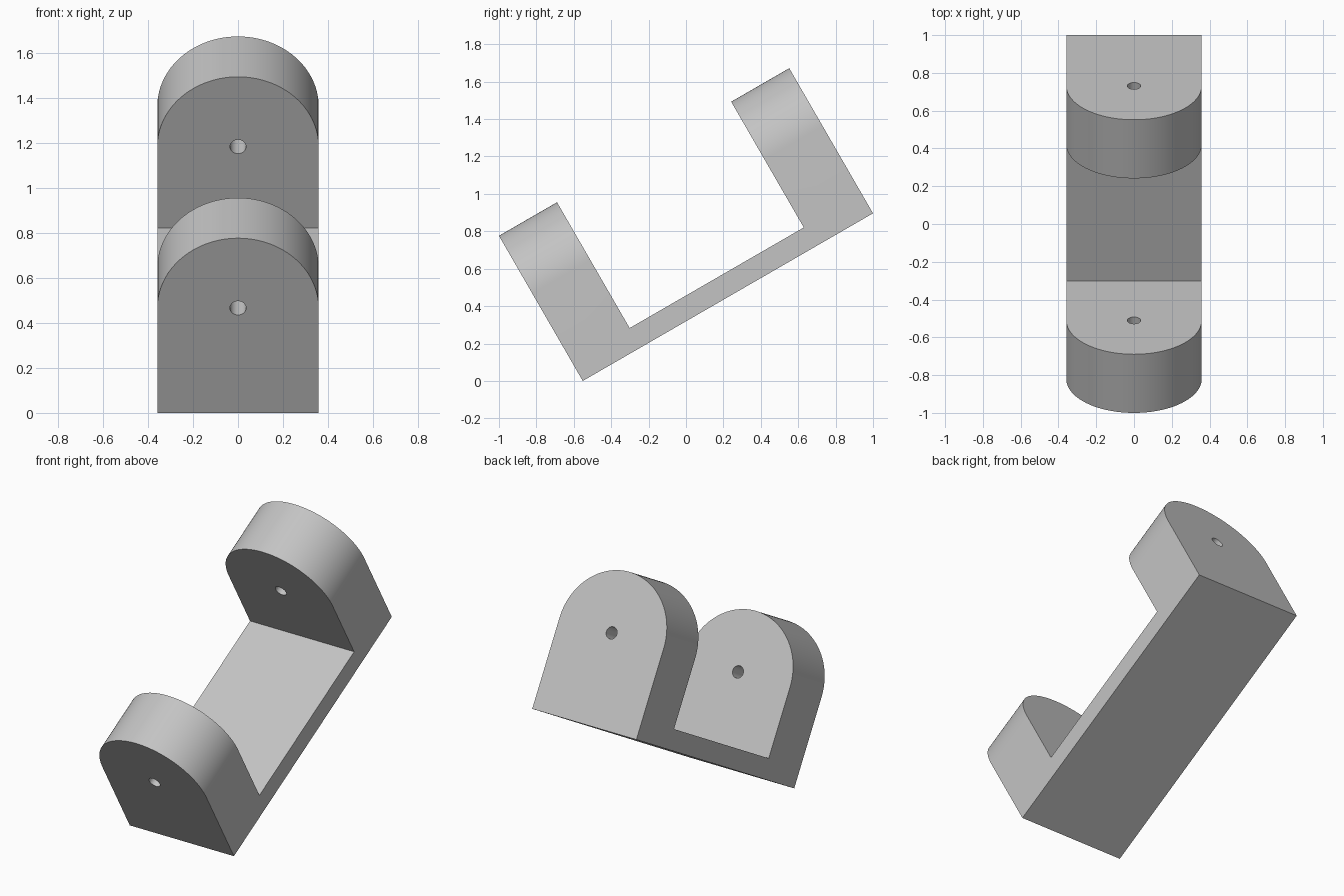
import bpy
import bmesh
from math import cos, sin, pi, radians
from mathutils import Vector

if "Cube" in bpy.data.objects:
    bpy.data.objects.remove(bpy.data.objects["Cube"], do_unlink=True)

T = 0.3584            # upright thickness, also the half width
LENGTH = 5 * T
HEIGHT = 2.5 * T
FLOOR = T / 3
AXIS = HEIGHT - T     # height of the arch centre and the holes
TILT = radians(30)
MARGIN = 0.1          # overshoot so that cutters never share a face

grey = bpy.data.materials.new("plain grey")
grey.use_nodes = True
colour = (0.55, 0.55, 0.55, 1)
grey.diffuse_color = colour
grey.node_tree.nodes["Principled BSDF"].inputs["Base Color"].default_value = colour


def prism(name, points, sweep):
    """Extrude a closed outline along a vector into a solid."""
    bm = bmesh.new()
    face = bm.faces.new([bm.verts.new(p) for p in points])
    result = bmesh.ops.extrude_face_region(bm, geom=[face], use_keep_orig=True)
    moved = [g for g in result["geom"] if isinstance(g, bmesh.types.BMVert)]
    bmesh.ops.translate(bm, verts=moved, vec=Vector(sweep))
    bmesh.ops.recalc_face_normals(bm, faces=bm.faces)
    mesh = bpy.data.meshes.new(name)
    bm.to_mesh(mesh)
    bm.free()
    mesh.materials.append(grey)
    obj = bpy.data.objects.new(name, mesh)
    bpy.context.collection.objects.link(obj)
    return obj


def arc(radius, start, end, steps):
    """Points of an arc around the hole axis, at the front end."""
    angles = [start + (end - start) * i / steps for i in range(steps + 1)]
    return [(radius * cos(a), -MARGIN, AXIS + radius * sin(a)) for a in angles]


# U-shaped side profile: two uprights joined by a thin floor
top = HEIGHT + MARGIN
outline = [(0, 0), (LENGTH, 0), (LENGTH, top), (LENGTH - T, top),
           (LENGTH - T, FLOOR), (T, FLOOR), (T, top), (0, top)]
wide = T + MARGIN
bracket = prism("bracket", [(-wide, y, z) for y, z in outline], (2 * wide, 0, 0))

# Arch that trims the sides and rounds the tops, and a bore for the holes
through = (0, LENGTH + 2 * MARGIN, 0)
arch_points = arc(T, 0, pi, 64) + [(-T, -MARGIN, -MARGIN), (T, -MARGIN, -MARGIN)]
arch = prism("arch_cutter", arch_points, through)
bore = prism("bore_cutter", arc(T / 10, 0, 2 * pi, 32)[:-1], through)

bpy.context.view_layer.objects.active = bracket
for cutter, operation in ((arch, "INTERSECT"), (bore, "DIFFERENCE")):
    cutter.hide_render = True
    mod = bracket.modifiers.new(cutter.name, "BOOLEAN")
    mod.operation = operation
    mod.solver = "EXACT"
    mod.object = cutter
    bpy.ops.object.modifier_apply(modifier=mod.name)
    bpy.data.objects.remove(cutter, do_unlink=True)

# Smooth curved walls, then tilt the bracket onto its front lower edge
bpy.ops.object.select_all(action="DESELECT")
bracket.select_set(True)
bpy.ops.object.shade_smooth_by_angle(angle=radians(30))
bracket.rotation_euler.x = TILT
bracket.location.y = HEIGHT * sin(TILT) - 1
